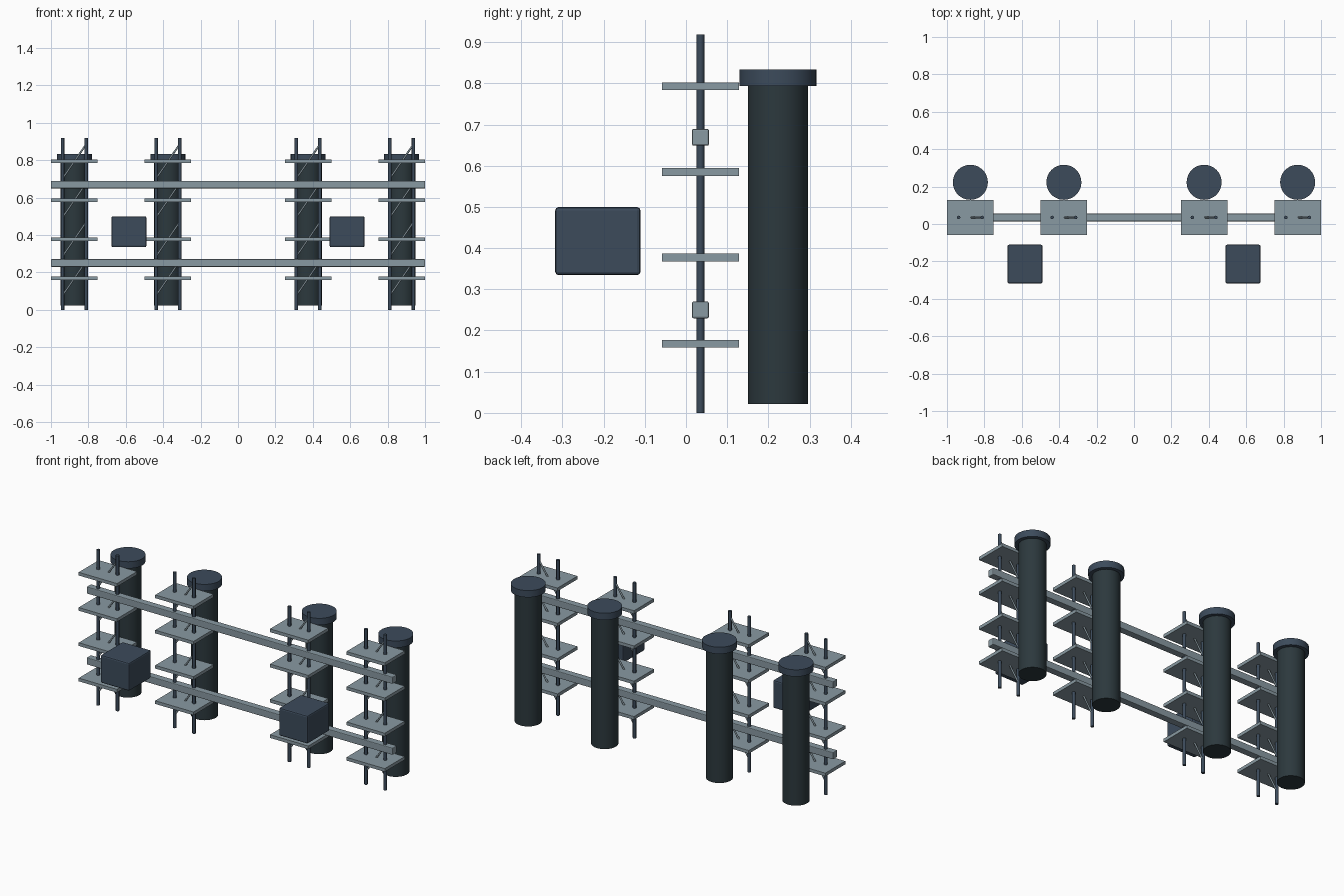
import bpy, math
from mathutils import Vector

if "Cube" in bpy.data.objects:
    bpy.data.objects.remove(bpy.data.objects["Cube"])


def material(name, rgb):
    m = bpy.data.materials.new(name)
    m.diffuse_color = (*rgb, 1)
    m.use_nodes = True
    m.node_tree.nodes["Principled BSDF"].inputs["Base Color"].default_value = m.diffuse_color
    return m


STEEL = material("grey_blue", (0.25, 0.32, 0.36))
NAVY = material("dark_blue", (0.045, 0.07, 0.105))
DARK = material("dark_green_grey", (0.025, 0.04, 0.047))


def finish(name, mat, bevel=0, segments=2):
    o = bpy.context.object
    o.name = name
    o.data.materials.append(mat)
    if bevel:
        b = o.modifiers.new("bevel", 'BEVEL')
        b.width = bevel
        b.segments = segments
    return o


def box(name, center, size, mat, bevel=0):
    bpy.ops.mesh.primitive_cube_add(size=1, location=center)
    bpy.context.object.scale = size
    bpy.ops.object.transform_apply(location=False, rotation=False, scale=True)
    return finish(name, mat, bevel)


def rod(name, a, b, radius, mat, sides):
    a, b = Vector(a), Vector(b)
    d = b - a
    bpy.ops.mesh.primitive_cylinder_add(vertices=sides, radius=radius, depth=d.length,
                                        location=(a + b) / 2)
    o = bpy.context.object
    o.rotation_euler = d.to_track_quat('Z', 'Y').to_euler()
    bpy.ops.object.shade_smooth_by_angle(angle=math.radians(50))
    return finish(name, mat)


Y = 0.035            # plane of the frame
CY = 0.223           # row of the tall cylinders
LEVELS = [0.168, 0.377, 0.585, 0.793]

for i, x in enumerate((-0.875, -0.375, 0.375, 0.875), 1):
    # pair of upright rods
    for side, s in (("left", -1), ("right", 1)):
        rx = x + s * 0.063
        rod(f"upright_{i}_{side}", (rx, Y, 0), (rx, Y, 0.918), 0.0095, NAVY, 12)
    # shelf plates with a diagonal brace through each
    for j, z in enumerate(LEVELS, 1):
        box(f"shelf_plate_{i}_{j}", (x, Y, z), (0.25, 0.187, 0.019), STEEL)
        rod(f"diagonal_brace_{i}_{j}", (x - 0.062, Y, z - 0.09), (x + 0.062, Y, z + 0.09),
            0.005, STEEL, 8)
    # tall cylinder and its cap
    rod(f"cylinder_{i}", (x, CY, 0.022), (x, CY, 0.8), 0.073, DARK, 48)
    rod(f"cylinder_cap_{i}", (x, CY, 0.794), (x, CY, 0.834), 0.0935, NAVY, 48)

# long horizontal rails
for name, z in (("lower_rail", 0.25), ("upper_rail", 0.669)):
    box(name, (0, Y, z), (2, 0.041, 0.041), STEEL, 0.004)

# boxes in front of the frame
for name, x in (("left_box", -0.583), ("right_box", 0.583)):
    box(name, (x, -0.214, 0.417), (0.187, 0.207, 0.165), NAVY, 0.008)
